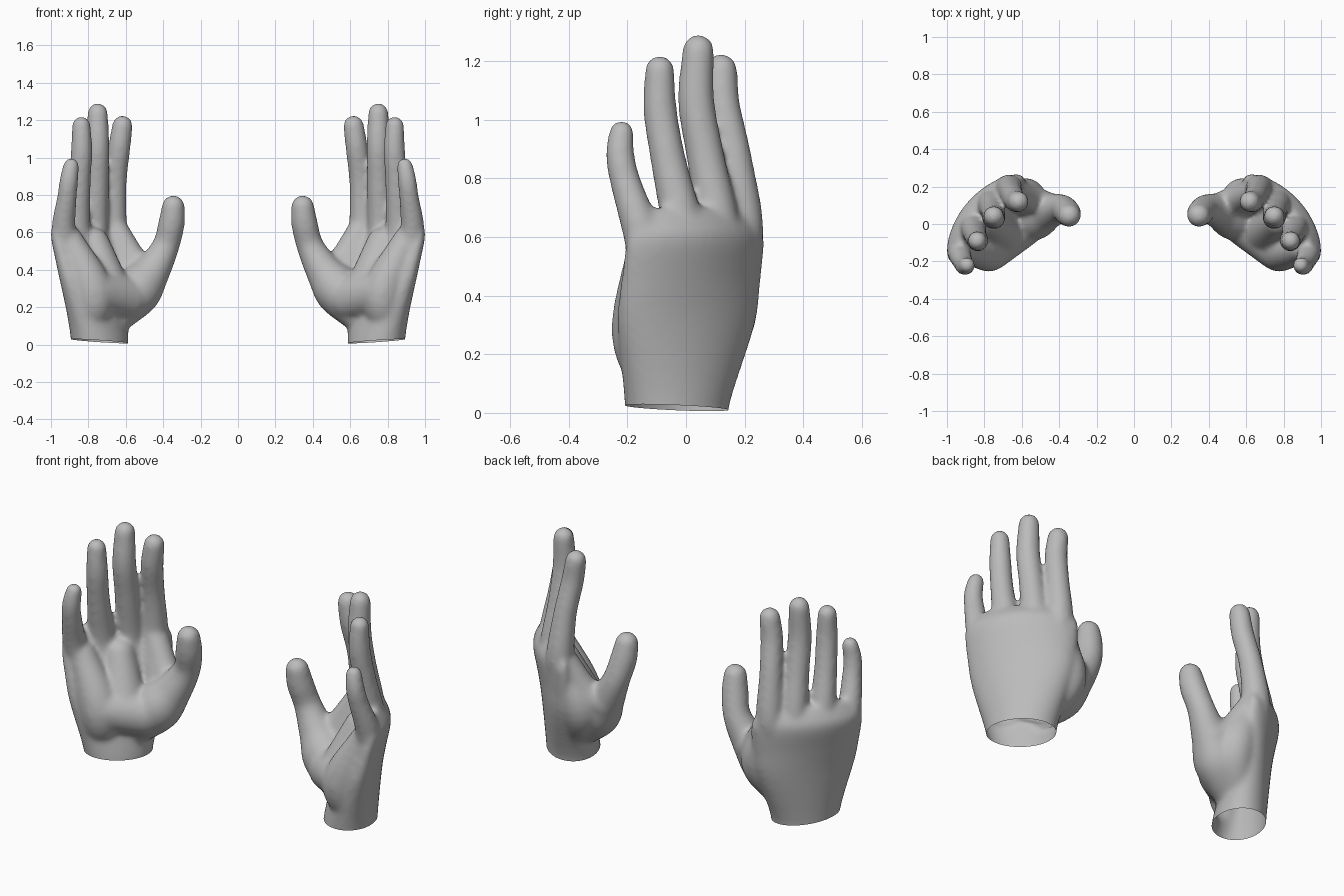
import bpy, bmesh, math
from mathutils import Vector, Matrix

if "Cube" in bpy.data.objects:
    bpy.data.objects.remove(bpy.data.objects["Cube"])

skin = bpy.data.materials.new("plain_grey")
skin.use_nodes = True
GREY = (0.5, 0.5, 0.5, 1)
skin.diffuse_color = GREY
skin.node_tree.nodes["Principled BSDF"].inputs["Base Color"].default_value = GREY
SIDES = 24
UP = Vector((0, 0, 1))
WRIST = Vector((.74, -.03, 0, .07))


def loft(bm, rings):
    """Skin a list of point rings and close both ends."""
    loops = [[bm.verts.new(p) for p in ring] for ring in rings]
    for a, b in zip(loops, loops[1:]):
        for i in range(len(a)):
            j = (i + 1) % len(a)
            bm.faces.new((a[i], a[j], b[j], b[i]))
    bm.faces.new(loops[0][::-1])
    bm.faces.new(loops[-1])


def spline(points, steps=6):
    """Catmull-Rom resampling of points of any size."""
    p = [Vector(q) for q in points]
    p = [p[0] * 2 - p[1]] + p + [p[-1] * 2 - p[-2]]
    out = []
    for a, b, c, d in zip(p, p[1:], p[2:], p[3:]):
        for k in range(steps):
            t = k / steps
            out.append((b * 2 + (c - a) * t + (a * 2 - b * 5 + c * 4 - d) * t ** 2
                        + (b * 3 - a - c * 3 + d) * t ** 3) / 2)
    return out + [p[-2]]


def limb(bm, points):
    """Round tapered tube with ball ends."""
    path = spline(points)
    rings = []
    for i, q in enumerate(path):
        tangent = path[min(i + 1, len(path) - 1)].xyz - path[max(i - 1, 0)].xyz
        turn = UP.rotation_difference(tangent)
        rings.append([q.xyz + turn @ Vector((math.cos(a), math.sin(a), 0)) * q.w
                      for a in (math.tau * k / SIDES for k in range(SIDES))])
    loft(bm, rings)
    for q in (path[0], path[-1]):
        bmesh.ops.create_icosphere(bm, subdivisions=3, radius=q.w,
                                   matrix=Matrix.Translation(q.xyz))


def finger(bm, points):
    """Finger whose root is buried in the palm, on the way to the wrist."""
    limb(bm, [Vector(points[0]).lerp(WRIST, .22)] + points)


def slab(level):
    """Bent oval palm section: centre, half width, half thickness, bow, heading."""
    x, y, z, wide, thick, bow, heading = level
    h = math.radians(heading)
    across = Vector((math.cos(h), math.sin(h), 0))
    back = Vector((-math.sin(h), math.cos(h), 0))
    ring = []
    for k in range(SIDES * 2):
        a = math.pi * k / SIDES
        u = math.cos(a)
        ring.append(Vector((x, y, z)) + across * wide * u
                    + back * (thick * math.sin(a) + bow * (1 - u * u)))
    return ring


# Palm and wrist sections, from below the wrist cut up to the knuckles
PALM = [(.74, -.03, -.08, .19, .14, 0, -60), (.74, -.03, .03, .19, .14, 0, -60),
        (.76, 0, .3, .27, .12, .01, -56), (.775, .015, .45, .29, .105, .025, -52),
        (.79, .03, .59, .3, .083, .05, -49), (.79, .03, .65, .275, .06, .055, -49),
        (.79, .03, .7, .24, .025, .055, -49)]

# Index, middle, ring and little finger: x, y, z, radius from knuckle to tip
FINGERS = [
    [(.67, .19, .62, .075), (.657, .165, .86, .062), (.635, .125, 1.05, .06),
     (.618, .12, 1.17, .056)],
    [(.767, .11, .62, .075), (.755, .067, .87, .065), (.75, .035, 1.06, .063),
     (.75, .042, 1.237, .055)],
    [(.86, -.01, .62, .073), (.848, -.06, .86, .061), (.836, -.088, 1.03, .058),
     (.838, -.09, 1.17, .051)],
    [(.932, -.15, .61, .065), (.914, -.207, .79, .053), (.904, -.225, .88, .05),
     (.892, -.22, .955, .044)],
]

# Thumb, its web, the skin behind it, and the pads of the outer edge, centre and heel
PADS = [
    [(.67, 0, .12, .08), (.545, .04, .28, .13), (.455, .07, .4, .097),
     (.385, .085, .53, .073), (.355, .06, .65, .071), (.346, .045, .737, .062)],
    [(.46, .09, .38, .08), (.55, .13, .44, .075), (.66, .18, .62, .07)],
    [(.66, .06, .14, .08), (.575, .13, .33, .11), (.65, .165, .55, .075)],
    [(.8, -.1, .1, .09), (.775, -.145, .28, .11), (.9, -.13, .56, .072)],
    [(.69, -.05, .26, .13), (.77, .02, .54, .085)],
    [(.6, 0, .25, .125), (.76, -.13, .28, .115)],
]

bm = bmesh.new()
loft(bm, [slab(level) for level in spline(PALM, 4)])
for points in FINGERS:
    finger(bm, points)
for points in PADS:
    limb(bm, points)
bmesh.ops.recalc_face_normals(bm, faces=bm.faces)
mesh = bpy.data.meshes.new("left_hand")
bm.to_mesh(mesh)
bm.free()
left = bpy.data.objects.new("left_hand", mesh)
bpy.context.collection.objects.link(left)

# Fuse all parts into one soft skin
fuse = left.modifiers.new("fuse", "REMESH")
fuse.mode = "VOXEL"
fuse.voxel_size = 0.011
soften = left.modifiers.new("soften", "SMOOTH")
soften.factor = 0.5
soften.iterations = 20
graph = bpy.context.evaluated_depsgraph_get()
fused = bpy.data.meshes.new_from_object(left.evaluated_get(graph))
left.modifiers.clear()

# Cut the wrist open on a slight slant
bm = bmesh.new()
bm.from_mesh(fused)
bmesh.ops.bisect_plane(bm, geom=bm.verts[:] + bm.edges[:] + bm.faces[:],
                       plane_co=(.6, .08, .006), plane_no=(-.06, .03, 1), clear_inner=True)
for face in bm.faces:
    face.smooth = True
    face.material_index = 0
bm.to_mesh(fused)
bm.free()
fused.materials.clear()
fused.materials.append(skin)
left.data = fused

# Mirrored hand
mirrored = fused.copy()
mirrored.transform(Matrix.Scale(-1, 4, (1, 0, 0)))
mirrored.flip_normals()
right = bpy.data.objects.new("right_hand", mirrored)
bpy.context.collection.objects.link(right)
